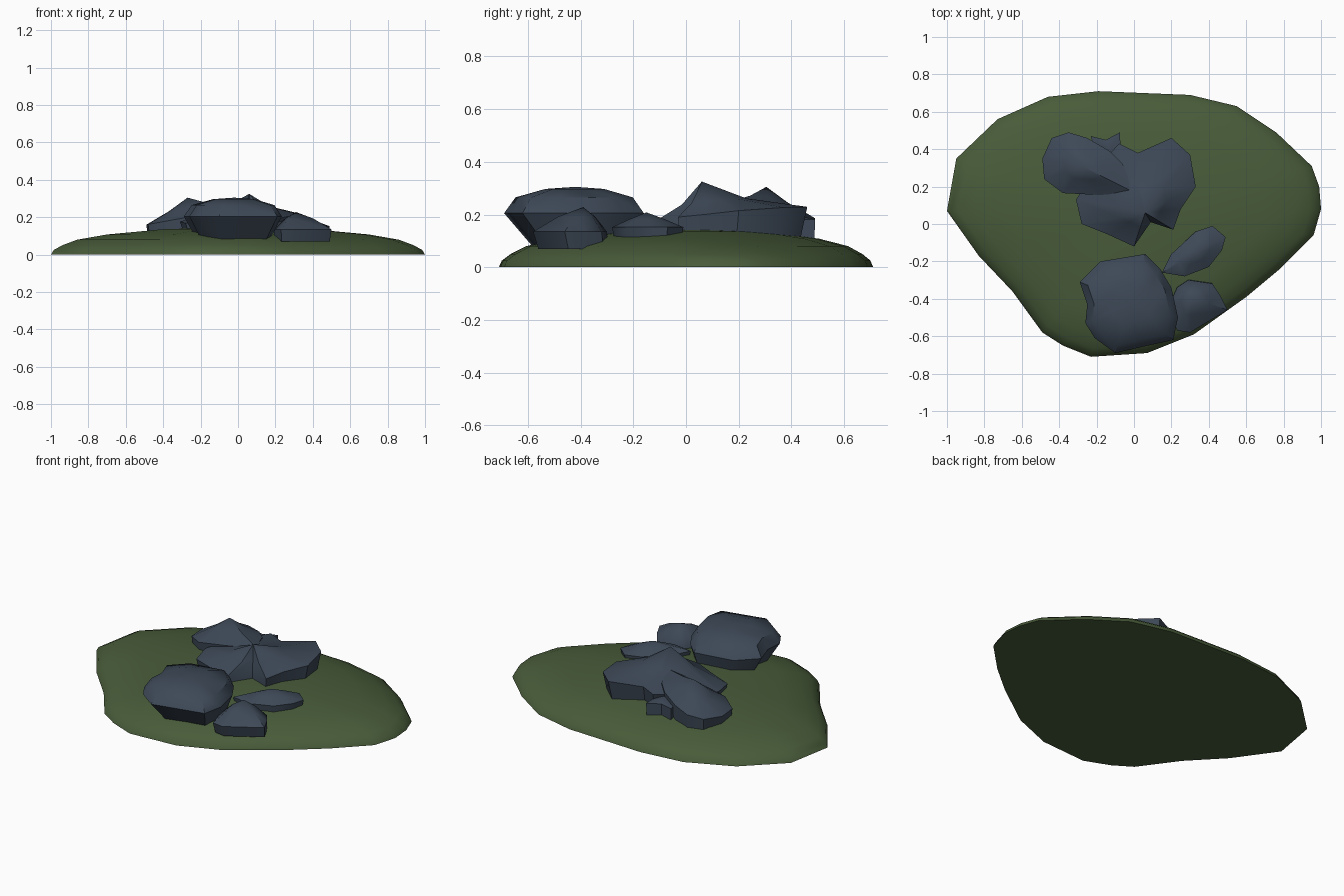
import bpy, bmesh, math

if "Cube" in bpy.data.objects:
    bpy.data.objects.remove(bpy.data.objects["Cube"])


def material(name, rgb):
    m = bpy.data.materials.new(name)
    m.diffuse_color = (*rgb, 1)
    m.use_nodes = True
    m.node_tree.nodes["Principled BSDF"].inputs["Base Color"].default_value = m.diffuse_color
    return m


moss = material("moss green", (0.066, 0.107, 0.042))
slate = material("slate blue", (0.047, 0.066, 0.095))


def stack(name, outline, peak, rings, mat, tilt=(0, 0), angle=40):
    """Scaled copies (scale, z, dx, dy) of an outline, bottom to top, closed by a peak."""
    bm = bmesh.new()
    px, py, pz = peak
    loops = []
    for i, (s, z, dx, dy) in enumerate(rings):
        loop = []
        for x, y in outline:
            ox, oy = (x - px) * s, (y - py) * s
            lean = 0 if i == 0 else ox * tilt[0] + oy * tilt[1]
            loop.append(bm.verts.new((px + ox + dx, py + oy + dy, z + lean)))
        loops.append(loop)
    n = len(outline)
    for a, b in zip(loops, loops[1:]):
        for i in range(n):
            j = (i + 1) % n
            bm.faces.new((a[i], a[j], b[j], b[i]))
    top = bm.verts.new(peak)
    for i in range(n):
        bm.faces.new((loops[-1][i], loops[-1][(i + 1) % n], top))
    bm.faces.new(loops[0])
    bmesh.ops.recalc_face_normals(bm, faces=bm.faces)
    me = bpy.data.meshes.new(name)
    bm.to_mesh(me)
    bm.free()
    me.materials.append(mat)
    ob = bpy.data.objects.new(name, me)
    bpy.context.collection.objects.link(ob)
    bpy.ops.object.select_all(action='DESELECT')
    ob.select_set(True)
    bpy.context.view_layer.objects.active = ob
    bpy.ops.object.shade_smooth_by_angle(angle=math.radians(angle))
    return ob


# Low grassy mound
stack("mound",
      [(-1, .07), (-.95, .35), (-.73, .56), (-.46, .68), (-.19, .71), (.30, .69),
       (.55, .63), (.76, .49), (.95, .31), (.99, .2), (1, .08), (.96, -.06),
       (.78, -.24), (.6, -.39), (.32, -.59), (.07, -.69), (-.23, -.71), (-.38, -.65),
       (-.49, -.58), (-.65, -.36), (-.83, -.17)],
      (0, .03, .148),
      [(1, 0, 0, 0), (.985, .025, 0, 0), (.94, .05, 0, 0), (.86, .08, 0, 0),
       (.7, .108, 0, 0), (.4, .136, 0, 0)], moss)

# Blocky front boulder, overhanging its base
stack("front_boulder",
      [(-.29, -.31), (-.18, -.20), (.06, -.16), (.14, -.24), (.20, -.34), (.235, -.5),
       (.21, -.62), (.03, -.66), (-.10, -.69), (-.21, -.61), (-.26, -.53), (-.25, -.43)],
      (-.02, -.42, .305),
      [(.72, .07, 0, .04), (1, .205, 0, 0), (.84, .265, 0, 0), (.42, .297, 0, 0)], slate)

# Small pointed stone beside it
stack("front_side_stone",
      [(.19, -.43), (.23, -.34), (.29, -.30), (.42, -.32), (.46, -.38), (.5, -.46),
       (.30, -.58), (.23, -.57)],
      (.31, -.39, .228),
      [(.95, .07, 0, .01), (1, .135, 0, 0), (.5, .192, 0, 0)], slate)

# Small flat stone in the middle
stack("middle_stone",
      [(.15, -.26), (.2, -.16), (.33, -.04), (.42, -.01), (.49, -.07), (.47, -.14),
       (.4, -.23), (.27, -.28)],
      (.33, -.15, .208),
      [(.92, .08, 0, 0), (1, .152, 0, 0), (.5, .182, 0, 0)], slate)

# Large back boulder with a central peak
stack("back_boulder",
      [(-.31, .13), (-.28, 0), (-.13, -.06), (0, -.12), (.09, .01), (.21, -.03),
       (.25, .08), (.33, .2), (.30, .37), (.2, .46), (.02, .38), (-.08, .43), (-.2, .3)],
      (.06, .06, .325),
      [(.92, .08, 0, 0), (1, .19, 0, 0), (.42, .245, 0, 0)], slate, tilt=(.05, .08))

# Rounded stone leaning on the back boulder
stack("back_left_stone",
      [(-.49, .35), (-.44, .46), (-.35, .49), (-.25, .46), (-.13, .39), (-.06, .32),
       (0, .17), (-.18, .155), (-.38, .165), (-.48, .24)],
      (-.27, .305, .305),
      [(.95, .07, 0, 0), (1, .2, 0, 0), (.45, .25, 0, 0)], slate, tilt=(.18, 0))

# Sharp shard tucked behind
stack("back_shard",
      [(-.23, .47), (-.15, .45), (-.075, .49), (-.07, .34), (-.2, .33)],
      (-.13, .4, .2),
      [(.95, .07, 0, 0), (1, .182, 0, 0)], slate)
